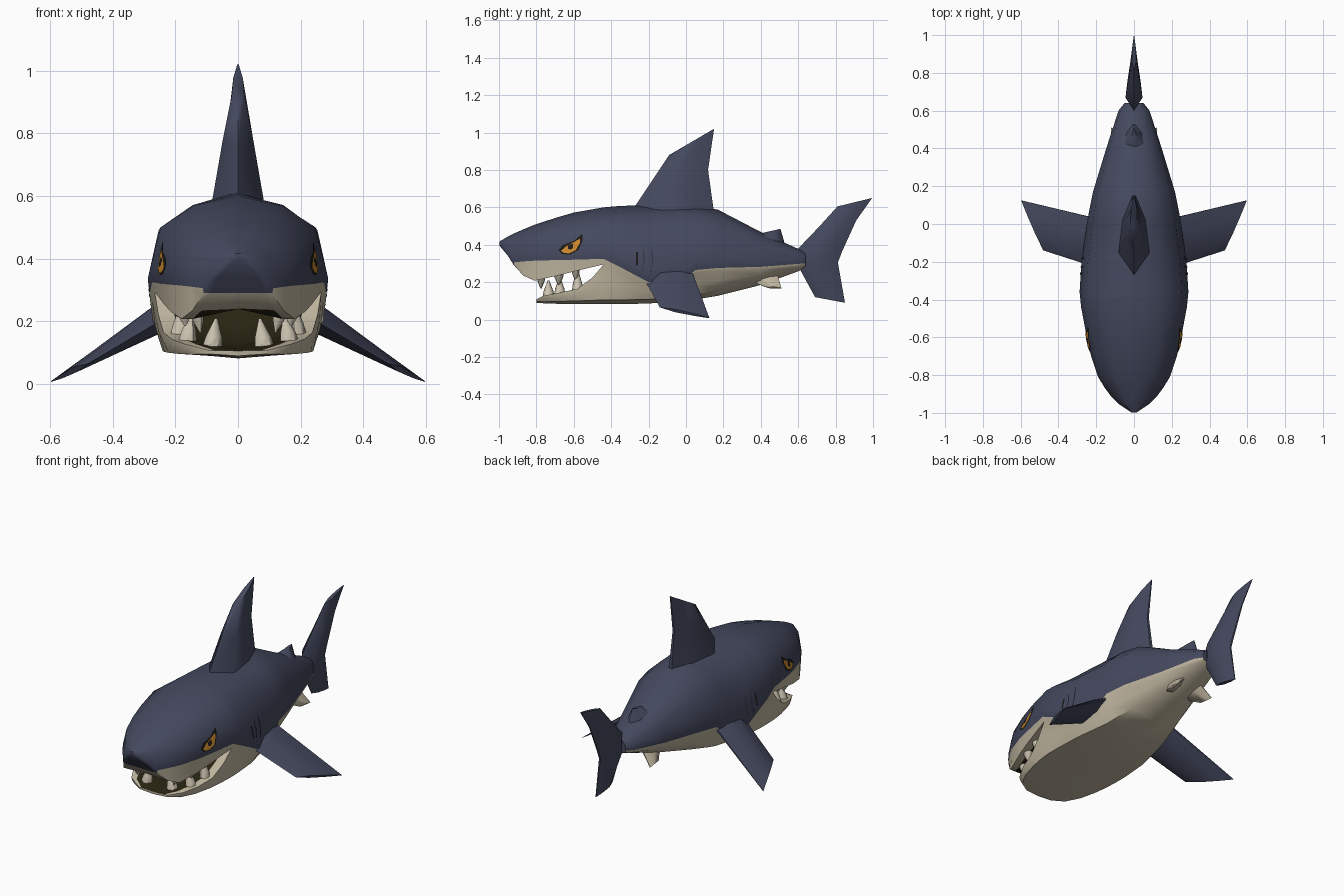
import bpy, bmesh, math
from mathutils import Vector
from mathutils.bvhtree import BVHTree

if "Cube" in bpy.data.objects:
    bpy.data.objects.remove(bpy.data.objects["Cube"])


def material(name, rgb):
    m = bpy.data.materials.new(name)
    m.diffuse_color = (*rgb, 1)
    m.use_nodes = True
    m.node_tree.nodes["Principled BSDF"].inputs["Base Color"].default_value = m.diffuse_color
    return m


BLUE = material("slate blue skin", (0.058, 0.066, 0.112))
CREAM = material("cream belly", (0.53, 0.47, 0.35))
DARK = material("dark mouth", (0.022, 0.018, 0.006))
TOOTH = material("ivory tooth", (0.60, 0.54, 0.43))
ORANGE = material("orange iris", (0.60, 0.25, 0.025))
BLACK = material("black", (0.012, 0.011, 0.010))
GILL = material("gill blue", (0.036, 0.041, 0.07))


def finish(name, bm, mats, angle=45, recalc=True):
    if recalc:
        bmesh.ops.recalc_face_normals(bm, faces=bm.faces)
    me = bpy.data.meshes.new(name)
    bm.to_mesh(me)
    for m in mats:
        me.materials.append(m)
    for p in me.polygons:
        p.use_smooth = True
    me.set_sharp_from_angle(angle=math.radians(angle))
    ob = bpy.data.objects.new(name, me)
    bpy.context.collection.objects.link(ob)
    return ob


def loft(bm, rows, colour=lambda i, y: 0, caps=(True, True)):
    """Bridge closed rows of points; colour gets the column and the y position."""
    rings = [[bm.verts.new(p) for p in r] for r in rows]
    n = len(rows[0])
    for a, b in zip(rings, rings[1:]):
        for i in range(n):
            j = (i + 1) % n
            f = bm.faces.new((a[i], a[j], b[j], b[i]))
            f.material_index = colour(i, (a[0].co.y + b[0].co.y) / 2)
    for use, r in zip(caps, (rings[0], rings[-1])):
        if use:
            bm.faces.new(r).material_index = colour(1, r[0].co.y)


def ring(y, half):
    """Mirror a half outline that begins and ends on the centre plane."""
    pts = half + [(-x, z) for x, z in reversed(half[1:-1])]
    return [(x, y, z) for x, z in pts]


def column(i, segs):
    return min(i, 2 * segs - 1 - i)


def back_half(w, top, zc, lip):
    h = top - zc
    return [(0, top), (.5 * w, top - .11 * h), (.88 * w, top - .36 * h),
            (w, zc + .16 * h), (.98 * w, zc), (.95 * w, lip)]


def belly_half(wl, lip, bw, corner, bottom):
    return [((wl + bw) / 2 * 1.03, (lip + corner) / 2), (bw, corner), (0, bottom)]


# Head rows: y, half width, top, colour line, lip, roof
head = [(-.997, .014, .418, .403, .395, .395), (-.95, .085, .445, .345, .338, .338),
        (-.92, .115, .46, .306, .29, .29), (-.87, .153, .482, .311, .235, .24),
        (-.81, .19, .507, .315, .208, .24), (-.7, .227, .543, .318, .232, .265),
        (-.6, .25, .572, .32, .257, .285), (-.44, .28, .60, .325, .295, .295)]
# Jaw rows: y, lip half width, lip, base half width, base corner, bottom, floor
jaw = [(-.80, .095, .108, .085, .096, .09, .106), (-.76, .17, .128, .15, .095, .087, .112),
       (-.68, .212, .143, .195, .097, .084, .118), (-.58, .238, .165, .222, .10, .083, .128),
       (-.5, .255, .225, .235, .103, .082, .18), (-.44, .266, .295, .24, .105, .082, .295)]
# Trunk rows: y, half width, top, colour line, lip, base half width, corner, bottom
trunk = [(-.44, .28, .60, .325, .295, .24, .105, .082), (-.36, .288, .607, .285, .265, .24, .105, .082),
         (-.2, .278, .613, .20, .19, .23, .108, .086), (0, .25, .61, .222, .21, .19, .12, .10),
         (.05, .241, .607, .265, .25, .18, .13, .107), (.17, .217, .588, .276, .26, .15, .155, .127),
         (.4, .147, .468, .282, .268, .095, .21, .185), (.6, .082, .378, .298, .285, .045, .27, .258),
         (.64, .05, .36, .30, .29, .03, .285, .28)]

# One welded body: blue above the colour line, cream below, dark inside the mouth
body = bmesh.new()
rows = [ring(y, back_half(w, t, c, l) + [(.76 * w, l), (0, r)]) for y, w, t, c, l, r in head]
loft(body, rows, lambda i, y: 0 if column(i, 7) < 4 or y < -.93 else
     (2 if column(i, 7) == 6 and y > -.86 else 1), (True, False))
rows = [ring(y, [(0, f), (.8 * wl, l), (wl, l)] + belly_half(wl, l, bw, c, b))
        for y, wl, l, bw, c, b, f in jaw]
loft(body, rows, lambda i, y: 2 if column(i, 5) == 0 else 1, (True, False))
rows = [ring(y, back_half(w, t, c, l) + belly_half(.95 * w, l, bw, k, b))
        for y, w, t, c, l, bw, k, b in trunk]
loft(body, rows, lambda i, y: 0 if column(i, 8) < 4 else 1, (False, True))
bmesh.ops.remove_doubles(body, verts=body.verts, dist=.0015)
finish("body", body, [BLUE, CREAM, DARK], 50)
skin = BVHTree.FromBMesh(body)


# Fins: rows of leading point, trailing point, half thickness
def fin(name, sections, axis, mat, pair=False):
    for side in ((1, -1) if pair else (1,)):
        bm, rows = bmesh.new(), []
        for lead, trail, t in sections:
            a, b, n = Vector(lead), Vector(trail), Vector(axis).normalized() * t
            pts = [a, a.lerp(b, .3) + n, a.lerp(b, .7) + n * .75, b + n * .12,
                   b - n * .12, a.lerp(b, .7) - n * .75, a.lerp(b, .3) - n]
            rows.append([(p.x * side, p.y, p.z) for p in pts])
        loft(bm, rows)
        label = name if not pair else ("right_" if side == 1 else "left_") + name
        finish(label, bm, [mat], 60)


fin("dorsal_fin", [((0, -.28, .595), (0, .15, .57), .082), ((0, -.17, .76), (0, .118, .80), .05),
                   ((0, -.09, .88), (0, .15, 1.02), .02)], (1, 0, 0), BLUE)
fin("tail_fin", [((0, .69, .12), (0, .85, .09), .013), ((0, .60, .285), (0, .812, .305), .042),
                 ((0, .60, .38), (0, .835, .365), .045), ((0, .715, .50), (0, .91, .53), .027),
                 ((0, .81, .605), (0, .995, .65), .012)], (1, 0, 0), BLUE)
fin("rear_dorsal_fin", [((0, .36, .45), (0, .53, .40), .06), ((0, .43, .468), (0, .505, .485), .012)],
    (1, 0, 0), BLUE)
fin("pectoral_fin", [((.20, -.23, .23), (.20, .03, .26), .05), ((.48, -.14, .065), (.597, .125, .008), .009)],
    (.5, 0, .87), BLUE, True)
fin("pelvic_fin", [((.06, .33, .215), (.06, .49, .235), .03), ((.115, .42, .175), (.12, .51, .168), .008)],
    (.7, 0, .7), CREAM, True)


# Teeth: x, y, base height, tip height, radius
def teeth(name, data):
    for n, (x, y, z0, z1, r) in enumerate(data):
        for side in (1, -1):
            bm = bmesh.new()
            rows = []
            for k, s in ((0, 1), (.4, .8), (1, .12)):
                rows.append([(side * (x - .015 * k) + r * s * math.cos(a), y + r * s * math.sin(a),
                              z0 + (z1 - z0) * k) for a in (math.tau * i / 7 for i in range(7))])
            loft(bm, rows)
            finish(f"{name}_{n + 1}_{'right' if side == 1 else 'left'}", bm, [TOOTH], 50)


teeth("lower_tooth", [(.085, -.735, .112, .21, .034), (.165, -.675, .125, .225, .032),
                      (.19, -.58, .145, .265, .032)])
teeth("upper_tooth", [(.135, -.775, .23, .165, .024), (.18, -.68, .25, .18, .028),
                      (.20, -.59, .275, .205, .024)])


# Thin plates laid onto the skin from a side outline of (y, z)
def plate(name, outline, lift, mat):
    edge = []
    for (y0, z0), (y1, z1) in zip(outline, outline[1:] + outline[:1]):
        edge += [(y0 + (y1 - y0) * k / 4, z0 + (z1 - z0) * k / 4) for k in range(4)]
    cy, cz = (sum(p[k] for p in edge) / len(edge) for k in (0, 1))
    for side in (1, -1):
        bm, rows = bmesh.new(), []
        for s in (.02, .35, .7, 1):
            row = []
            for y, z in edge:
                o = Vector((1, cy + (y - cy) * s, cz + (z - cz) * s))
                hit = skin.ray_cast(o, Vector((-1, 0, 0)))[0]
                row.append(((hit.x + lift) * side, o.y, o.z))
            rows.append(row)
        loft(bm, rows, caps=(True, False))
        bm.normal_update()
        for f in list(bm.faces):
            if f.normal.x * side < 0:
                f.normal_flip()
        finish(f"{'right' if side == 1 else 'left'}_{name}", bm, [mat], 60, False)


plate("eye_outline", [(-.682, .372), (-.66, .398), (-.60, .42), (-.555, .458), (-.552, .425),
                      (-.575, .372), (-.62, .347), (-.665, .352)], .004, BLACK)
plate("eye_iris", [(-.668, .368), (-.64, .392), (-.568, .432), (-.568, .41),
                   (-.588, .372), (-.625, .353), (-.655, .357)], .0065, ORANGE)
plate("eye_pupil", [(-.632, .396), (-.605, .408), (-.603, .386), (-.615, .373), (-.63, .378)], .009, BLACK)

# Gill slits behind the head
for n, (y, z0, z1, m) in enumerate([(-.262, .29, .36, BLACK), (-.225, .25, .40, GILL), (-.18, .24, .41, GILL)]):
    zm = (z0 + z1) / 2
    plate(f"gill_slit_{n + 1}", [(y - .01, z0), (y + .008, zm), (y - .006, z1), (y - .003, zm)]
          if n else [(y - .005, z0), (y + .005, z0), (y + .005, z1), (y - .005, z1)], .005, m)
